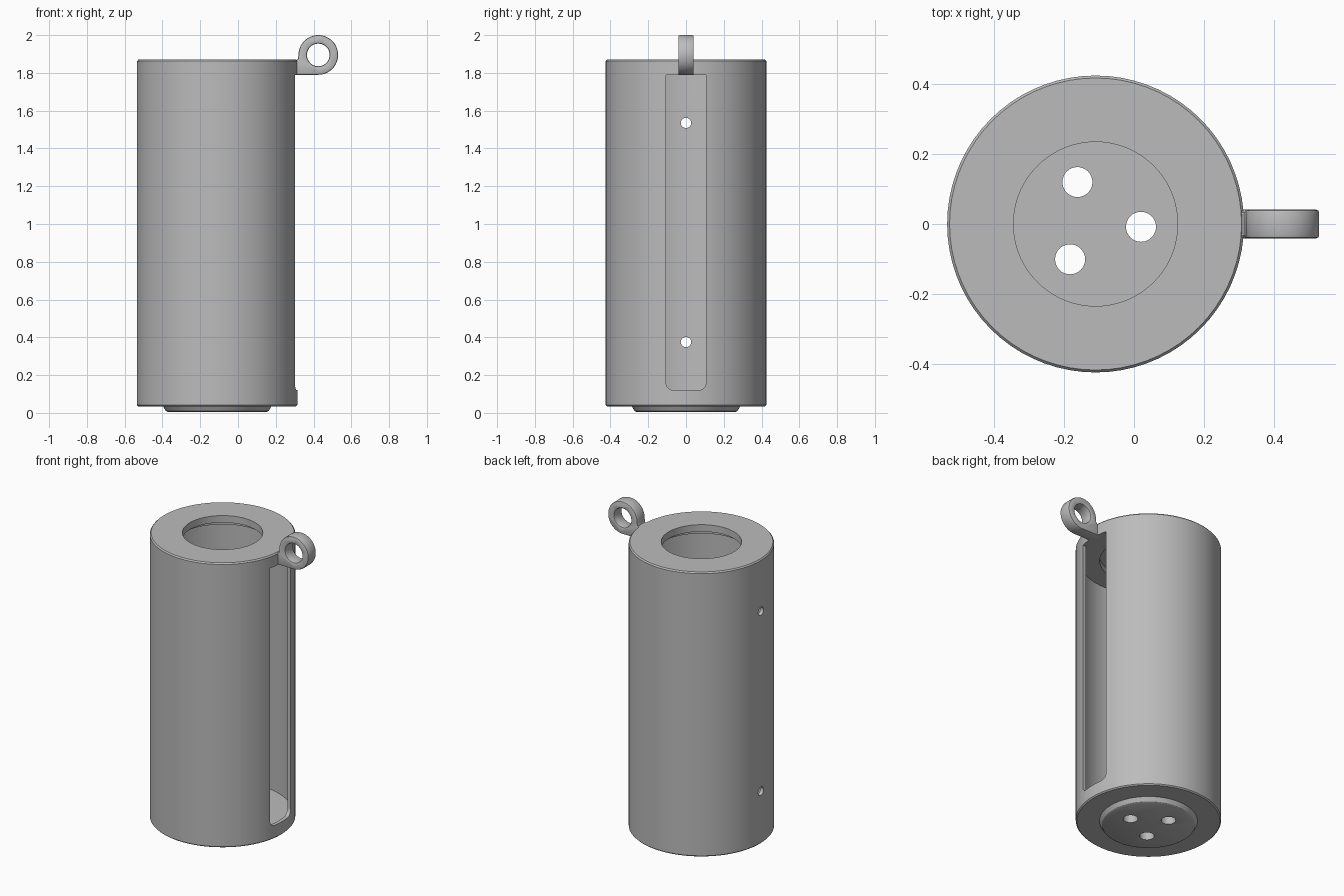
import bpy
import bmesh
from math import radians, sin, cos, pi
from mathutils import Matrix

if "Cube" in bpy.data.objects:
    bpy.data.objects.remove(bpy.data.objects["Cube"])

AXIS_X = -0.11      # centre of the tube
SIDES = 72

grey = bpy.data.materials.new("plain grey")
grey.use_nodes = True
grey.diffuse_color = (0.5, 0.5, 0.5, 1)
grey.node_tree.nodes["Principled BSDF"].inputs["Base Color"].default_value = (0.5, 0.5, 0.5, 1)


def make_object(name, bm):
    bmesh.ops.recalc_face_normals(bm, faces=bm.faces)
    mesh = bpy.data.meshes.new(name)
    bm.to_mesh(mesh)
    bm.free()
    mesh.materials.append(grey)
    obj = bpy.data.objects.new(name, mesh)
    bpy.context.collection.objects.link(obj)
    return obj


def lathe(name, profile):
    """Revolve (radius, height) points around the tube axis."""
    bm = bmesh.new()
    verts = [bm.verts.new((r, 0, z)) for r, z in profile]
    edges = [bm.edges.new(pair) for pair in zip(verts, verts[1:])]
    bmesh.ops.spin(bm, geom=verts + edges, cent=(0, 0, 0), axis=(0, 0, 1),
                   angle=2 * pi, steps=SIDES)
    bmesh.ops.remove_doubles(bm, verts=bm.verts, dist=1e-5)
    bmesh.ops.translate(bm, verts=bm.verts, vec=(AXIS_X, 0, 0))
    return make_object(name, bm)


def prism(name, points, vec):
    """Extrude a closed outline along a vector."""
    bm = bmesh.new()
    face = bm.faces.new([bm.verts.new(p) for p in points])
    top = bmesh.ops.extrude_face_region(bm, geom=[face])["geom"]
    bmesh.ops.translate(bm, vec=vec, verts=[v for v in top if isinstance(v, bmesh.types.BMVert)])
    return make_object(name, bm)


def rod(name, centre, radius, depth, axis):
    bm = bmesh.new()
    turn = {"X": Matrix.Rotation(pi / 2, 4, "Y"), "Y": Matrix.Rotation(pi / 2, 4, "X"),
            "Z": Matrix.Identity(4)}[axis]
    bmesh.ops.create_cone(bm, cap_ends=True, segments=32, radius1=radius, radius2=radius,
                          depth=depth, matrix=Matrix.Translation(centre) @ turn)
    return make_object(name, bm)


def cut(obj, cutter):
    mod = obj.modifiers.new("cut " + cutter.name, "BOOLEAN")
    mod.operation = "DIFFERENCE"
    mod.solver = "EXACT"
    mod.object = cutter
    cutter.hide_render = True
    cutter.hide_viewport = True
    cutter.display_type = "WIRE"


def arc(cx, cz, r, start, end, steps):
    angles = [radians(start + (end - start) * i / steps) for i in range(steps + 1)]
    return [(cx + r * cos(a), cz + r * sin(a)) for a in angles]


# Hollow tube with floor, stepped foot and ringed lid
tube = lathe("tube", [
    (0, 0.005), (0.262, 0.005), (0.272, 0.01), (0.283, 0.028), (0.287, 0.035),
    (0.418, 0.035), (0.425, 0.042),
    (0.425, 1.862), (0.418, 1.87),
    (0.235, 1.87), (0.235, 1.825), (0.285, 1.825), (0.285, 1.79),
    (0.402, 1.79), (0.402, 0.08), (0, 0.08)])

# Long slot in the left wall, rounded at its lower corners
half, low, r = 0.106, 0.12, 0.04
outline = [(half, 1.79), (-half, 1.79)]
outline += arc(-half + r, low + r, r, 180, 270, 6) + arc(half - r, low + r, r, 270, 360, 6)
cut(tube, prism("slot_cutter", [(0.15, y, z) for y, z in outline], (0.35, 0, 0)))

# Drain holes in the floor
for i, (x, y) in enumerate([(-0.162, 0.12), (0.02, -0.008), (-0.183, -0.101)]):
    cut(tube, rod(f"drain_cutter_{i}", (x, y, 0.04), 0.043, 0.2, "Z"))

# Screw holes in the wall opposite the slot
for i, z in enumerate((0.375, 1.535)):
    cut(tube, rod(f"screw_cutter_{i}", (-0.52, 0, z), 0.027, 0.2, "X"))

# Hanging eyelet: round top and outer side, flat base joined to the lid
cx, cz = 0.425, 1.895
outline = [(0.28, 1.79)] + arc(cx, cz, 0.105, -90, 180, 36) + [(0.317, 1.868), (0.28, 1.868)]
eyelet = prism("eyelet", [(x, -0.041, z) for x, z in outline], (0, 0.082, 0))
cut(eyelet, rod("eyelet_cutter", (cx, 0, cz), 0.06, 0.3, "Y"))
bevel = eyelet.modifiers.new("soft edges", "BEVEL")
bevel.width = 0.008
bevel.segments = 2
bevel.limit_method = "ANGLE"
bevel.angle_limit = radians(50)

# Smooth curved walls, keep the edges crisp
for obj in (tube, eyelet):
    bpy.ops.object.select_all(action="DESELECT")
    obj.select_set(True)
    bpy.context.view_layer.objects.active = obj
    for mod in list(obj.modifiers):
        bpy.ops.object.modifier_apply(modifier=mod.name)
    bpy.ops.object.shade_smooth_by_angle(angle=radians(30))
for obj in [o for o in bpy.data.objects if "cutter" in o.name]:
    bpy.data.objects.remove(obj)
